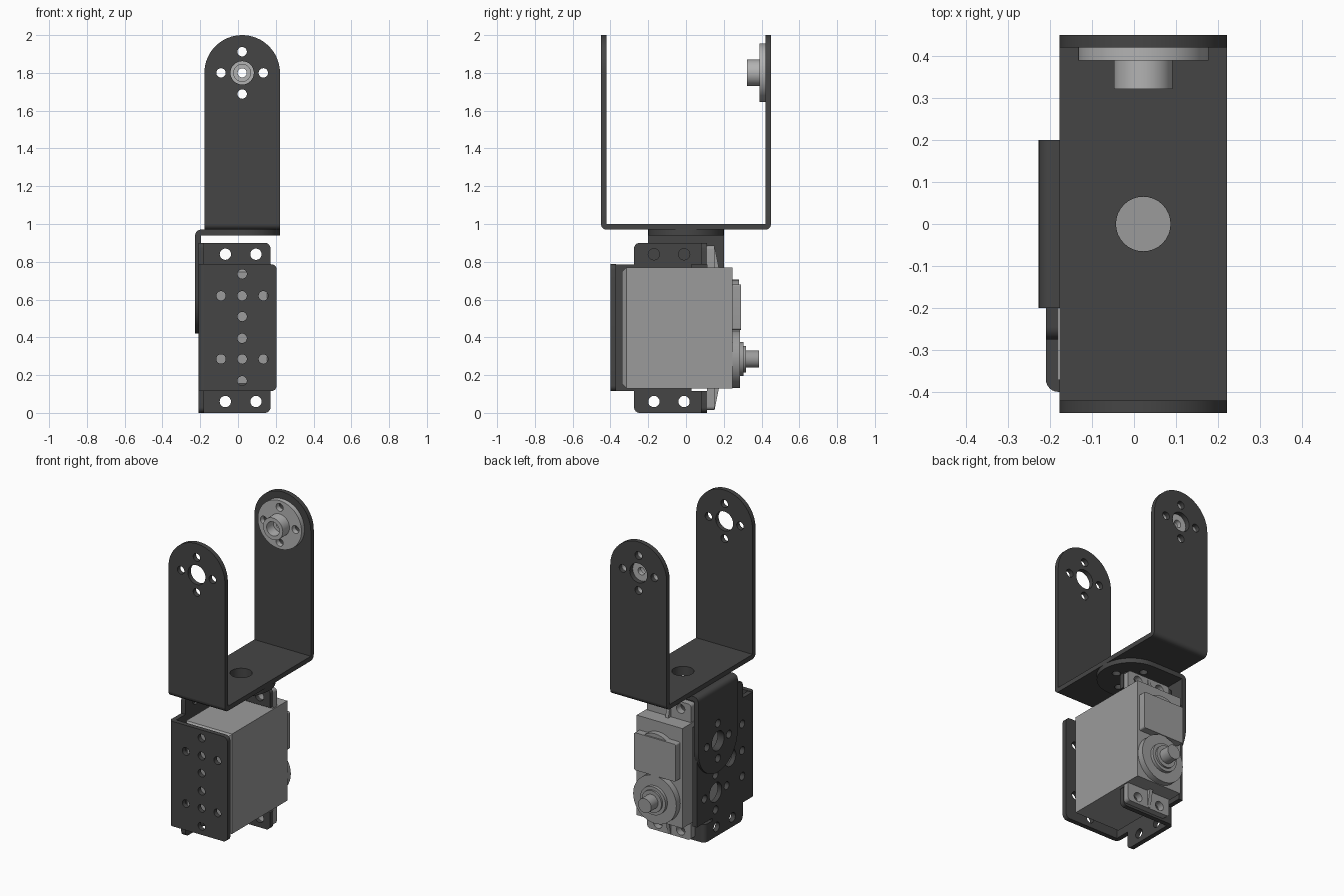
import bpy, bmesh, math
from mathutils import Vector

if "Cube" in bpy.data.objects:
    bpy.data.objects.remove(bpy.data.objects["Cube"])

CX = 0.022   # centre line of the brackets
MZ = 0.45    # mirror height of the servo bracket


def material(name, v):
    m = bpy.data.materials.new(name)
    m.diffuse_color = (v, v, v, 1)
    m.use_nodes = True
    m.node_tree.nodes["Principled BSDF"].inputs["Base Color"].default_value = m.diffuse_color
    return m


DARK = material("dark_metal", 0.06)
GREY = material("grey_plastic", 0.33)
LIGHT = material("light_metal", 0.45)


def arc(u, v, r, a0, a1, n=8):
    return [(u + r * math.cos(math.radians(a0 + (a1 - a0) * i / n)),
             v + r * math.sin(math.radians(a0 + (a1 - a0) * i / n))) for i in range(n + 1)]


def circle(u, v, r, n=32):
    return arc(u, v, r, 0, 360, n)[:-1]


def rrect(u0, u1, v0, v1, radii):
    # corner radii: lower left, lower right, upper right, upper left
    a, b, c, d = radii
    pts = []
    for u, v, r, s in ((u0 + a, v0 + a, a, 180), (u1 - b, v0 + b, b, 270),
                       (u1 - c, v1 - c, c, 0), (u0 + d, v1 - d, d, 90)):
        pts += arc(u, v, r, s, s + 90) if r else [(u, v)]
    return pts


def cross_holes(u, v, big=0.062, small=0.025, d=0.112):
    hs = [circle(u + du, v + dv, small, 20) for du, dv in ((d, 0), (-d, 0), (0, d), (0, -d))]
    return hs + ([circle(u, v, big)] if big else [])


def plate(name, axis, lo, hi, outline, holes=(), mat=DARK):
    """Filled outline with holes, extruded along an axis from lo to hi."""
    cu = bpy.data.curves.new(name, 'CURVE')
    cu.dimensions, cu.fill_mode, cu.extrude = '2D', 'BOTH', (hi - lo) / 2
    for loop in [outline, *holes]:
        sp = cu.splines.new('POLY')
        sp.points.add(len(loop) - 1)
        for p, (u, v) in zip(sp.points, loop):
            p.co = (u, v, 0, 1)
        sp.use_cyclic_u = True
    tmp = bpy.data.objects.new(name + "_curve", cu)
    bpy.context.collection.objects.link(tmp)
    deps = bpy.context.evaluated_depsgraph_get()
    me = bpy.data.meshes.new_from_object(tmp.evaluated_get(deps))
    bpy.data.objects.remove(tmp)
    bm = bmesh.new()
    bm.from_mesh(me)
    for vert in bm.verts:
        u, v, w = vert.co
        w += (lo + hi) / 2
        vert.co = Vector({'x': (w, u, v), 'y': (u, w, v), 'z': (u, v, w)}[axis])
    bmesh.ops.remove_doubles(bm, verts=bm.verts, dist=1e-5)
    return finish(name, bm, mat, me)


def finish(name, bm, mat, me=None):
    me = me or bpy.data.meshes.new(name)
    bmesh.ops.recalc_face_normals(bm, faces=bm.faces)
    bm.to_mesh(me)
    bm.free()
    me.materials.clear()
    me.materials.append(mat)
    ob = bpy.data.objects.new(name, me)
    bpy.context.collection.objects.link(ob)
    return ob


def bend(name, axis, lo, hi, u, v, a0, r=0.03):
    # quarter round that joins two sheets
    return plate(name, axis, lo, hi, [(u, v)] + arc(u, v, r, a0, a0 + 90, 6))


# Long U bracket
x0, x1 = CX - 0.2, CX + 0.2
arm = [(x0, 1.0), (x1, 1.0)] + arc(CX, 1.8, 0.2, 0, 180, 32)
plate("fork_front_arm", 'y', -0.45, -0.42, arm, cross_holes(CX, 1.8))
plate("fork_back_arm", 'y', 0.42, 0.45, arm, cross_holes(CX, 1.8))
plate("fork_base", 'z', 0.97, 1.0, rrect(x0, x1, -0.42, 0.42, (0, 0, 0, 0)), [circle(CX, 0, 0.065)])
bend("fork_front_bend", 'x', x0, x1, -0.42, 1.0, 180)
bend("fork_back_bend", 'x', x0, x1, 0.42, 1.0, 270)

# Hub on the back arm
plate("hub_disc", 'y', 0.39, 0.42, circle(CX, 1.8, 0.155, 48),
      cross_holes(CX, 1.8, big=0.024), LIGHT)
plate("hub_boss", 'y', 0.322, 0.39, circle(CX, 1.8, 0.07), [circle(CX, 1.8, 0.045)], LIGHT)

# Angle bracket joining fork and servo bracket
plate("angle_top", 'z', 0.94, 0.97,
      [(-0.197, 0.2), (-0.197, -0.2)] + arc(CX, 0, 0.2, -90, 90, 32), cross_holes(CX, 0, 0.065))
plate("angle_side", 'x', -0.227, -0.197,
      [(0.2, 0.94), (-0.2, 0.94)] + arc(0, 0.62, 0.2, 180, 360, 32), cross_holes(0, 0.62))
bend("angle_bend", 'y', -0.2, 0.2, -0.197, 0.94, 90)

# Servo bracket: front plate
holes = [circle(CX, z, 0.025, 20) for z in (0.17, 0.285, 0.395, 0.51, 0.62, 0.735)]
holes += [circle(CX + s * 0.112, z, 0.025, 20) for s in (-1, 1) for z in (0.285, 0.62)]
plate("servo_bracket_front", 'y', -0.4, -0.37,
      rrect(-0.18, 0.205, 0.115, 0.787, (0, 0.03, 0.03, 0)), holes)
bend("servo_bracket_bend", 'z', 0.115, 0.787, -0.18, -0.37, 180)

# Servo bracket: side plate with end tabs and bend reliefs
half = [(-0.37, 0.115), (-0.275, 0.115)] + arc(-0.245, 0.03, 0.03, 180, 270)
half += [(0.08, 0), (0.08, 0.115), (0.03, 0.115), (0.03, 0.132), (0.19, 0.132)]
side = half + [(u, 2 * MZ - v) for u, v in reversed(half)]
holes = cross_holes(0, 0.285) + cross_holes(0, 0.62)
holes += [circle(-0.15, MZ, 0.055)]
holes += [circle(-0.27, z, 0.025, 20) for z in (0.285, MZ, 0.62)]
holes += [circle(y, z, 0.03, 20) for y in (-0.17, -0.01) for z in (0.06, 0.84)]
plate("servo_bracket_side", 'x', -0.21, -0.18, side, holes)

# Mounting flanges and servo ears, bottom and mirrored top
for label, m in (("lower", lambda z: z), ("upper", lambda z: 2 * MZ - z)):
    def flip(pts):
        return [(u, m(v)) for u, v in pts]
    screws = [flip(circle(x, 0.06, 0.03, 20)) for x in (-0.067, 0.095)]
    plate(label + "_flange", 'y', 0.08, 0.11,
          flip(rrect(-0.18, 0.172, 0, 0.115, (0, 0.03, 0, 0))), screws)
    lo, hi = sorted((m(0), m(0.115)))
    bend(label + "_flange_bend", 'z', lo, hi, -0.18, 0.08, 90)
    plate(label + "_servo_ear", 'y', 0.11, 0.15,
          flip(rrect(-0.14, 0.17, 0.015, 0.135, (0.02, 0.02, 0, 0))), screws, GREY)
    plate(label + "_ear_rib", 'x', 0.003, 0.025,
          flip([(0.145, 0.02), (0.152, 0.02), (0.175, 0.135), (0.145, 0.135)]), (), GREY)

# Servo case with bevelled front rim
bm = bmesh.new()
bmesh.ops.create_cube(bm, size=1)
for v in bm.verts:
    v.co = (0.016 + v.co.x * 0.324, -0.0475 + v.co.y * 0.585, MZ + v.co.z * 0.64)
rim = [e for e in bm.edges if all(v.co.y < -0.3 for v in e.verts)]
bmesh.ops.bevel(bm, geom=rim, offset=0.025, segments=1, affect='EDGES')
finish("servo_case", bm, GREY)

# Raised cover panel and stepped output shaft on the back of the servo
plate("gear_cover_round", 'y', 0.24, 0.28, circle(CX, 0.57, 0.135, 40), (), GREY)
plate("gear_cover_panel", 'y', 0.24, 0.29, rrect(-0.13, 0.165, 0.44, 0.68, (0.01,) * 4), (), GREY)
plate("gear_cover_nub", 'y', 0.24, 0.285, circle(CX, 0.44, 0.03, 24), (), GREY)
for name, y, r in (("shaft_base", 0.285, 0.153), ("shaft_step", 0.305, 0.09),
                   ("shaft_collar", 0.317, 0.07), ("output_shaft", 0.387, 0.046)):
    plate(name, 'y', 0.24, y, circle(CX, 0.285, r, 40), (), GREY)

# Smooth the round walls, keep edges sharp
for ob in bpy.context.scene.objects:
    ob.select_set(True)
    bpy.context.view_layer.objects.active = ob
bpy.ops.object.shade_smooth_by_angle(angle=math.radians(30))
